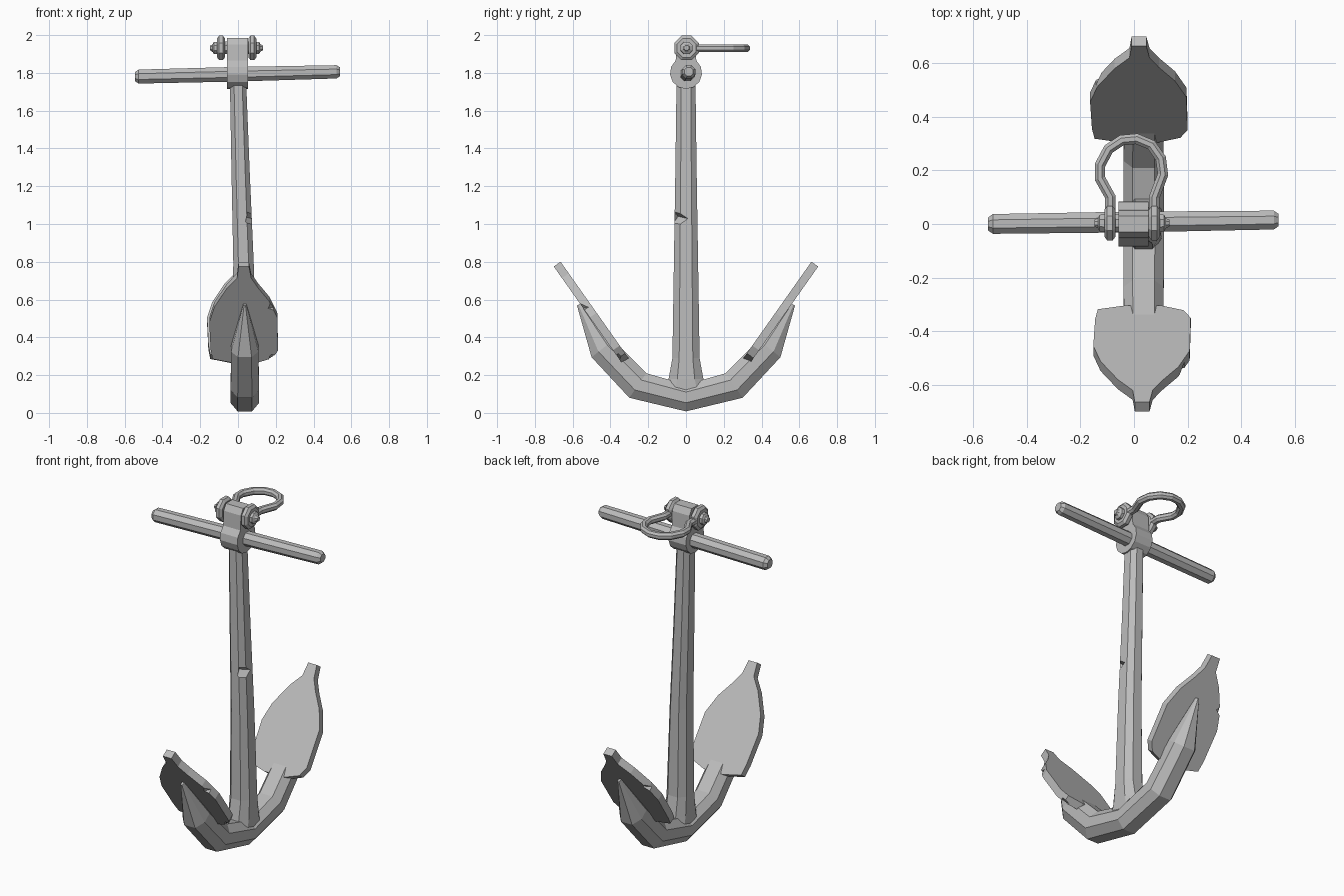
import bpy, bmesh, math
from mathutils import Vector, Matrix

cube = bpy.data.objects.get("Cube")
if cube:
    bpy.data.objects.remove(cube, do_unlink=True)

GREY = (0.5, 0.5, 0.5, 1)
metal = bpy.data.materials.new("grey metal")
metal.use_nodes = True
metal.diffuse_color = GREY
bsdf = metal.node_tree.nodes["Principled BSDF"]
bsdf.inputs["Base Color"].default_value = GREY
bsdf.inputs["Roughness"].default_value = 0.8


def loft(name, rings):
    """Skin a row of equal-length rings and cap both ends."""
    bm = bmesh.new()
    rows = [[bm.verts.new(p) for p in ring] for ring in rings]
    n = len(rows[0])
    for a, b in zip(rows, rows[1:]):
        for i in range(n):
            j = (i + 1) % n
            bm.faces.new((a[i], a[j], b[j], b[i]))
    bm.faces.new(rows[0][::-1])
    bm.faces.new(rows[-1])
    bmesh.ops.recalc_face_normals(bm, faces=bm.faces)
    mesh = bpy.data.meshes.new(name)
    bm.to_mesh(mesh)
    bm.free()
    mesh.materials.append(metal)
    obj = bpy.data.objects.new(name, mesh)
    bpy.context.collection.objects.link(obj)
    return obj


def octagon(hw, hd, cut=0.5):
    """Chamfered rectangle as (u, v) pairs."""
    return [(hw, -hd * cut), (hw, hd * cut), (hw * cut, hd), (-hw * cut, hd),
            (-hw, hd * cut), (-hw, -hd * cut), (-hw * cut, -hd), (hw * cut, -hd)]


def turned(name, profile, start, end=None, sides=8):
    """Lathe (x, radius) pairs about an x-aligned axis that may tilt to end."""
    start = Vector(start)
    slope = Vector(end) - start if end else Vector((0, 0, 0))
    length = slope.x or 1
    rings = []
    for x, r in profile:
        c = start + Vector((x, slope.y * x / length, slope.z * x / length))
        angles = [2 * math.pi * (i + 0.5) / sides for i in range(sides)]
        rings.append([c + Vector((0, r * math.cos(a), r * math.sin(a))) for a in angles])
    return loft(name, rings)


def chip(obj, loc, size, rot):
    """Knock a wedge out of an edge."""
    bpy.ops.mesh.primitive_cube_add(size=1)
    cutter = bpy.context.object
    cutter.name = "chip_cutter"
    cutter.hide_render = True
    m = Matrix.Translation(loc)
    for axis, deg in zip("XYZ", rot):
        m = m @ Matrix.Rotation(math.radians(deg), 4, axis)
    cutter.data.transform(m @ Matrix.Diagonal((*size, 1)))
    mod = obj.modifiers.new("chip", "BOOLEAN")
    mod.operation = "DIFFERENCE"
    mod.object = cutter
    bpy.context.view_layer.objects.active = obj
    bpy.ops.object.modifier_apply(modifier=mod.name)
    bpy.data.objects.remove(cutter, do_unlink=True)


MID = 0.036   # sideways offset of the lower anchor

# Shank, tapering upward and leaning slightly
shank_rings = []
for z, x, hw, hd in [(0.10, MID, 0.066, 0.125), (0.18, MID, 0.066, 0.092),
                     (0.29, MID, 0.064, 0.072), (0.80, 0.029, 0.054, 0.064),
                     (1.30, 0.013, 0.048, 0.056), (1.76, 0, 0.043, 0.05)]:
    shank_rings.append([Vector((x + u, v, z)) for u, v in octagon(hw, hd)])
shank = loft("shank", shank_rings)
chip(shank, (0.085, -0.05, 1.03), (0.07, 0.07, 0.07), (35, 40, 30))

# Curved arms: outer point, inner point and half width at each station
half = [((0.577, 0.568), (0.553, 0.58), 0.008), ((0.5, 0.295), (0.385, 0.385), 0.072),
        ((0.3, 0.08), (0.21, 0.21), 0.075)]
mirrored = [((-o[0], o[1]), (-i[0], i[1]), w) for o, i, w in half[::-1]]
arm_rings = []
for o, i, w in half + [((0, 0.008), (0, 0.15), 0.076)] + mirrored:
    outer, inner = Vector((MID, *o)), Vector((MID, *i))
    section = [(-0.5, 0), (-1, 0.32), (-1, 0.72), (-0.55, 1),
               (0.55, 1), (1, 0.72), (1, 0.32), (0.5, 0)]
    arm_rings.append([outer.lerp(inner, t) + Vector((s * w, 0, 0)) for s, t in section])
loft("arms", arm_rings)

# Flukes: leaf outline (x, fraction of length) on a tilted plate
outline = [(-0.135, 0.04), (-0.03, 0), (0.1, 0), (0.185, 0.05), (0.212, 0.13),
           (0.208, 0.47), (0.165, 0.64), (0.105, 0.78), (0.07, 0.88), (0.058, 1),
           (0.003, 1), (-0.005, 0.88), (-0.06, 0.77), (-0.125, 0.58),
           (-0.152, 0.42), (-0.145, 0.14)]
for name, side in (("front_fluke", -1), ("back_fluke", 1)):
    low, high = Vector((0, 0.34 * side, 0.265)), Vector((0, 0.70 * side, 0.775))
    thick = Vector((0, -0.036 * side, 0.025))
    shift = Vector((0 if side < 0 else -0.012, 0, 0))
    bottom = [low.lerp(high, t) + shift + Vector((x, 0, 0)) for x, t in outline]
    fluke = loft(name, [bottom, [p + thick for p in bottom]])
    edge = 0.2 if side < 0 else -0.155
    chip(fluke, low.lerp(high, 0.58) + Vector((edge, 0, 0)), (0.07, 0.045, 0.045), (35, 20, 40))
    chip(fluke, low.lerp(high, 0.03) + Vector((0.2, 0, 0)), (0.06, 0.05, 0.05), (50, 20, 30))

# Head: round stock eye rising into the shackle block
eye = [(0.085 * math.cos(math.radians(a)), 1.8 + 0.085 * math.sin(math.radians(a)))
       for a in range(-230, 51, 28)]
block = [(0.05, 1.95), (0.03, 1.985), (-0.03, 1.985), (-0.05, 1.95)]
loft("head", [[Vector((x, y, z)) for y, z in eye + block] for x in (-0.058, 0.054)])

# Stock: chamfered crossbar
stock = turned("stock", [(0, 0.026), (0.018, 0.04), (0.53, 0.042), (1.067, 0.038), (1.085, 0.025)],
               (-0.545, 0.0, 1.78), (0.54, 0.015, 1.806))
chip(stock, (-0.40, 0.04, 1.83), (0.035, 0.035, 0.035), (45, 30, 20))

# Shackle bow: tube along a horseshoe path
path = [Vector((x, y, 1.93)) for x, y in [
    (-0.09, 0.02), (-0.088, 0.1), (-0.127, 0.17), (-0.127, 0.22), (-0.095, 0.28),
    (-0.045, 0.313), (0.01, 0.318), (0.065, 0.295), (0.1, 0.245), (0.108, 0.185),
    (0.076, 0.1), (0.076, 0.02)]]
bow_rings = []
for k, p in enumerate(path):
    along = (path[min(k + 1, len(path) - 1)] - path[max(k - 1, 0)]).normalized()
    across = along.cross(Vector((0, 0, 1)))
    bow_rings.append([p + across * u + Vector((0, 0, v)) for u, v in octagon(0.02, 0.02, 0.42)])
loft("shackle_bow", bow_rings)

# Shackle lugs and pin with pointed nuts
for name, x in (("right_lug", -0.09), ("left_lug", 0.076)):
    turned(name, [(-0.021, 0.054), (-0.01, 0.07), (0.01, 0.07), (0.021, 0.054)], (x, 0.003, 1.932))
turned("shackle_pin", [(-0.148, 0.014), (-0.135, 0.02), (-0.128, 0.034), (-0.1, 0.036),
                       (0.09, 0.036), (0.112, 0.034), (0.12, 0.02), (0.132, 0.014)],
       (0, 0.003, 1.932))
